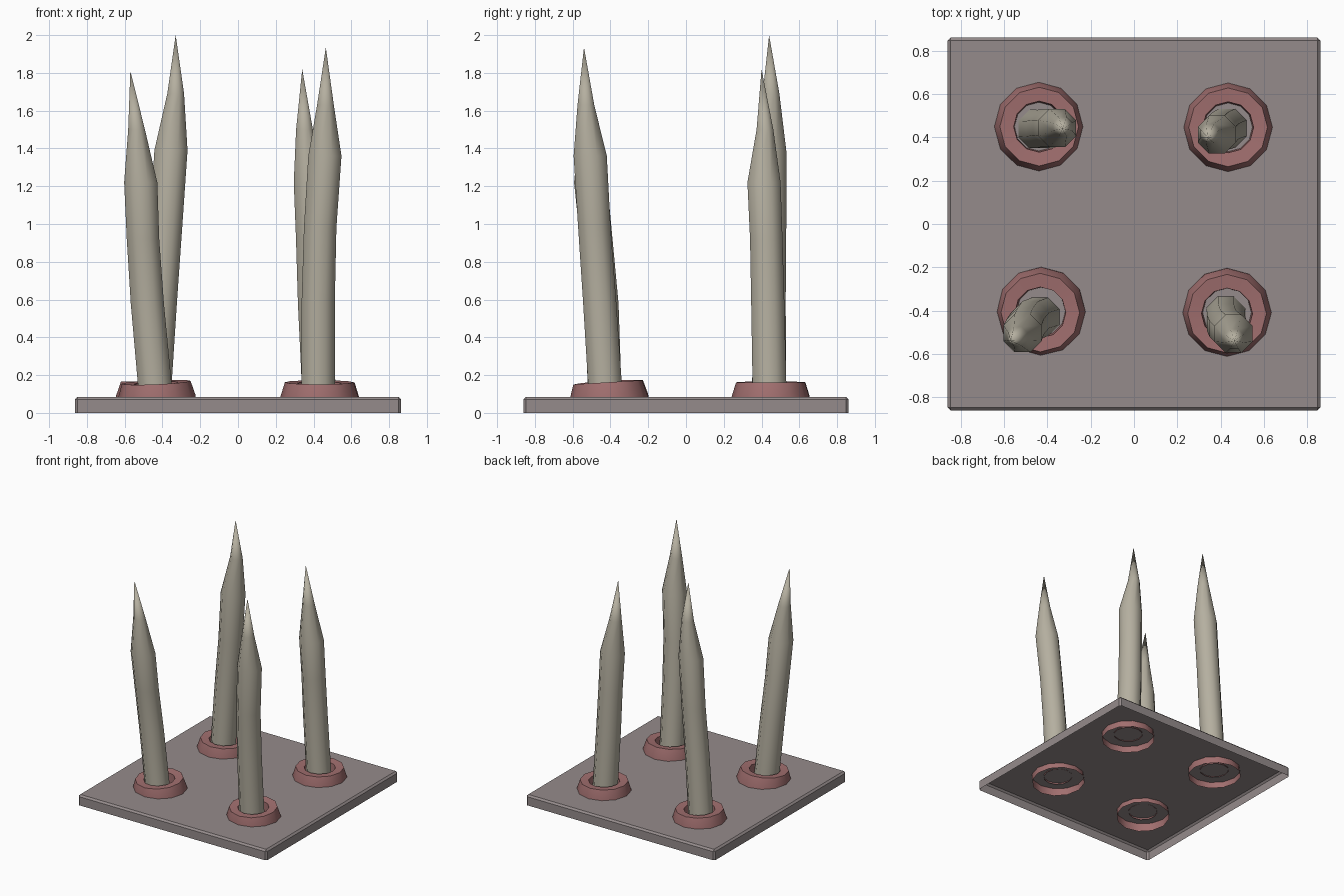
import bpy, bmesh, math
from mathutils import Matrix, Vector

if "Cube" in bpy.data.objects:
    bpy.data.objects.remove(bpy.data.objects["Cube"])


def material(name, rgb):
    m = bpy.data.materials.new(name)
    m.diffuse_color = (*rgb, 1)
    m.use_nodes = True
    m.node_tree.nodes["Principled BSDF"].inputs["Base Color"].default_value = m.diffuse_color
    return m


PLATE = material("plate_grey", (0.30, 0.26, 0.26))
COLLAR = material("collar_pink", (0.36, 0.16, 0.16))
SPIKE = material("bone", (0.46, 0.43, 0.35))


def add_object(name, bm, mat, angle=35):
    bmesh.ops.recalc_face_normals(bm, faces=bm.faces)
    me = bpy.data.meshes.new(name)
    bm.to_mesh(me)
    bm.free()
    me.materials.append(mat)
    ob = bpy.data.objects.new(name, me)
    bpy.context.collection.objects.link(ob)
    bpy.ops.object.select_all(action='DESELECT')
    bpy.context.view_layer.objects.active = ob
    ob.select_set(True)
    bpy.ops.object.shade_smooth_by_angle(angle=math.radians(angle))
    return ob


def loft(rings, sides, phase=0.0):
    """Skin circles given as (x, y, z, radius); radius 0 closes to a point."""
    bm = bmesh.new()
    loops = []
    for x, y, z, r in rings:
        n = sides if r > 0 else 1
        loops.append([bm.verts.new((x + r * math.cos(phase + math.tau * i / sides),
                                    y + r * math.sin(phase + math.tau * i / sides), z))
                      for i in range(n)])
    for a, b in zip(loops, loops[1:]):
        for i in range(sides):
            j = (i + 1) % sides
            bm.faces.new((a[i], a[j], b[0]) if len(b) == 1 else (a[i], a[j], b[j], b[i]))
    return bm


# Base plate: bevelled slab, open underneath
bm = bmesh.new()
bmesh.ops.create_cube(bm, size=1, matrix=Matrix.Translation((0, 0, 0.0425)) @
                      Matrix.Diagonal((1.726, 1.722, 0.085, 1)))
bottom = [f for f in bm.faces if f.normal.z < -0.5]
bmesh.ops.delete(bm, geom=bottom, context='FACES_ONLY')
edges = [e for e in bm.edges if not e.is_boundary]
bmesh.ops.bevel(bm, geom=edges, offset=0.014, segments=1, affect='EDGES')
add_object("base_plate", bm, PLATE)

# Each spike: collar centre, collar tilt (about x, about y), then path (x, y, z)
# from root to shoulder, mid-point and tip
spikes = {
    "front_left": ((-0.43, -0.405), (3.5, -2.5),
                   [(-0.435, -0.43, 0.09), (-0.48, -0.445, 0.58), (-0.503, -0.475, 0.92),
                    (-0.515, -0.505, 1.22), (-0.537, -0.52, 1.50), (-0.57, -0.54, 1.81)]),
    "front_right": ((0.43, -0.41), (3.5, 0),
                    [(0.425, -0.425, 0.09), (0.425, -0.458, 0.60), (0.435, -0.485, 0.98),
                     (0.46, -0.507, 1.36), (0.463, -0.53, 1.63), (0.465, -0.54, 1.935)]),
    "back_left": ((-0.44, 0.45), (0, 1.5),
                  [(-0.445, 0.44, 0.09), (-0.41, 0.44, 0.60), (-0.38, 0.445, 1.0),
                   (-0.355, 0.443, 1.39), (-0.33, 0.45, 1.69), (-0.33, 0.44, 2.0)]),
    "back_right": ((0.435, 0.447), (0, 0),
                   [(0.43, 0.443, 0.09), (0.405, 0.433, 0.58), (0.393, 0.425, 0.92),
                    (0.383, 0.413, 1.22), (0.352, 0.418, 1.50), (0.34, 0.40, 1.82)]),
}
radii = (0.097, 0.095, 0.093, 0.095, 0.048, 0)
collar_profile = ((0.207, -0.055), (0.205, 0.0), (0.182, 0.075), (0.118, 0.070), (0.112, -0.01))

for name, ((cx, cy), (tx, ty), path) in spikes.items():
    # Collar: tapered ring sunk through the plate, slightly tilted
    bm = loft([(0, 0, z, r) for r, z in collar_profile], 12)
    bm.transform(Matrix.Translation((cx, cy, 0.087)) @
                 Matrix.Rotation(math.radians(tx), 4, 'X') @
                 Matrix.Rotation(math.radians(ty), 4, 'Y'))
    add_object(name + "_collar", bm, COLLAR, 30)

    # Spike: bent shaft with a long point
    bm = loft([(*p, r) for p, r in zip(path, radii)], 8, math.pi / 8)
    add_object(name + "_spike", bm, SPIKE, 50)
